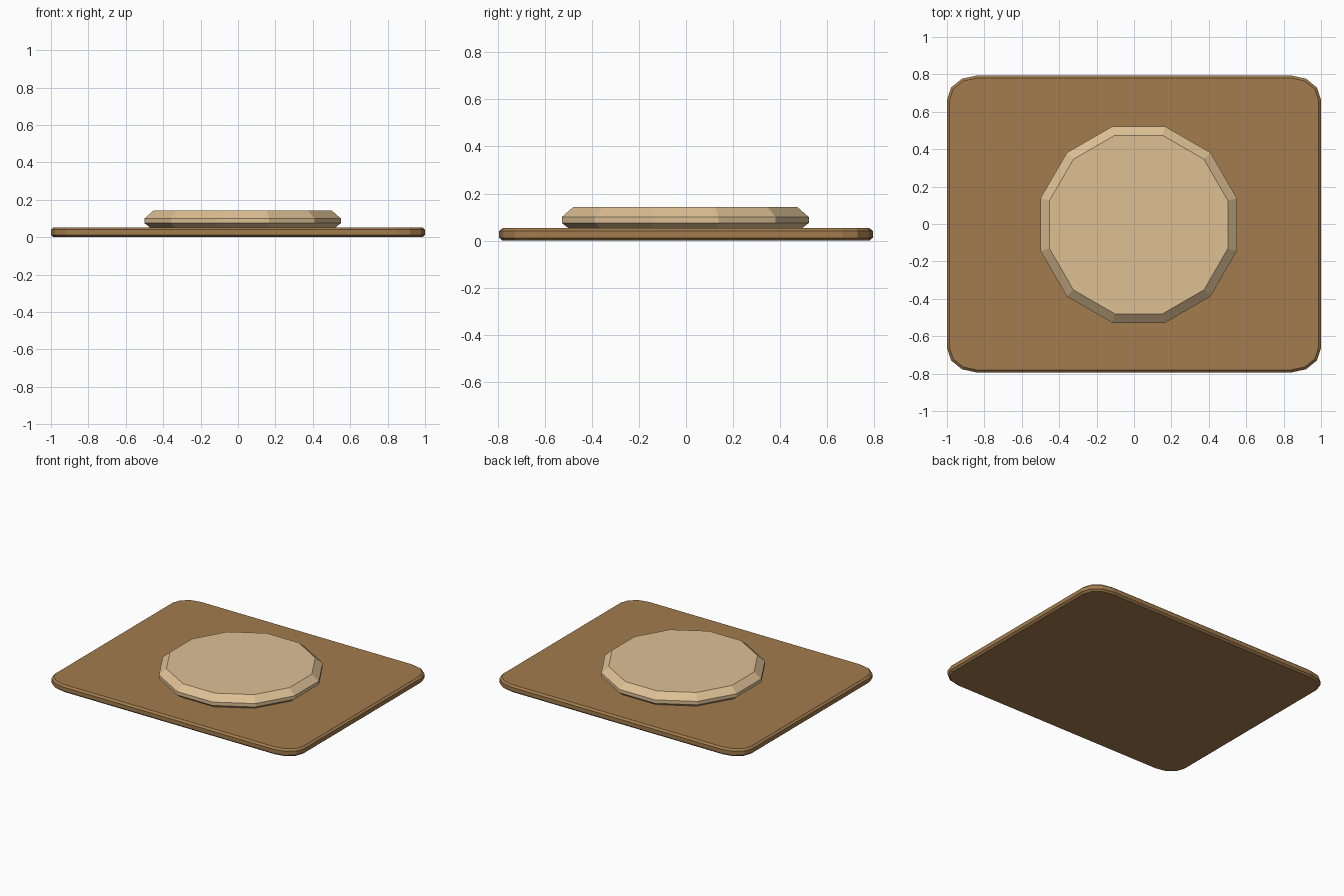
import bpy, bmesh, math

if "Cube" in bpy.data.objects:
    bpy.data.objects.remove(bpy.data.objects["Cube"])


def material(name, rgb):
    m = bpy.data.materials.new(name)
    m.diffuse_color = (*rgb, 1)
    m.use_nodes = True
    m.node_tree.nodes["Principled BSDF"].inputs["Base Color"].default_value = m.diffuse_color
    return m


def stack(name, rings, mat):
    """Skin a list of equal-length rings, capped at both ends."""
    bm = bmesh.new()
    rows = [[bm.verts.new(p) for p in ring] for ring in rings]
    n = len(rows[0])
    for a, b in zip(rows, rows[1:]):
        for i in range(n):
            j = (i + 1) % n
            bm.faces.new((a[i], a[j], b[j], b[i]))
    bm.faces.new(rows[0][::-1])
    bm.faces.new(rows[-1])
    me = bpy.data.meshes.new(name)
    bm.to_mesh(me)
    bm.free()
    me.materials.append(mat)
    ob = bpy.data.objects.new(name, me)
    bpy.context.collection.objects.link(ob)
    return ob


def board_ring(inset, z):
    pts = []
    rx, ry = 0.16, 0.13
    for q, (sx, sy) in enumerate([(1, 1), (-1, 1), (-1, -1), (1, -1)]):
        for k in range(4):
            a = math.radians(90 * q + 30 * k)
            pts.append((sx * (1 - rx) + (rx - inset) * math.cos(a),
                        sy * (0.794 - ry) + (ry - inset) * math.sin(a), z))
    return pts


def dough_ring(apothem, z):
    r = apothem / math.cos(math.radians(15))
    return [(0.025 + r * math.cos(math.radians(15 + 30 * i)),
             -0.003 + r * math.sin(math.radians(15 + 30 * i)), z) for i in range(12)]


wood = material("board brown", (0.36, 0.20, 0.076))
cream = material("dough cream", (0.73, 0.53, 0.30))

# Rounded board with thin chamfered rims
stack("board", [board_ring(i, z) for i, z in
                [(0.014, 0), (0, 0.012), (0, 0.041), (0.014, 0.053)]], wood)

# Twelve-sided flattened dough disc
stack("dough_disc", [dough_ring(a, z) for a, z in
                     [(0.497, 0.053), (0.525, 0.075), (0.525, 0.1), (0.477, 0.142)]], cream)
